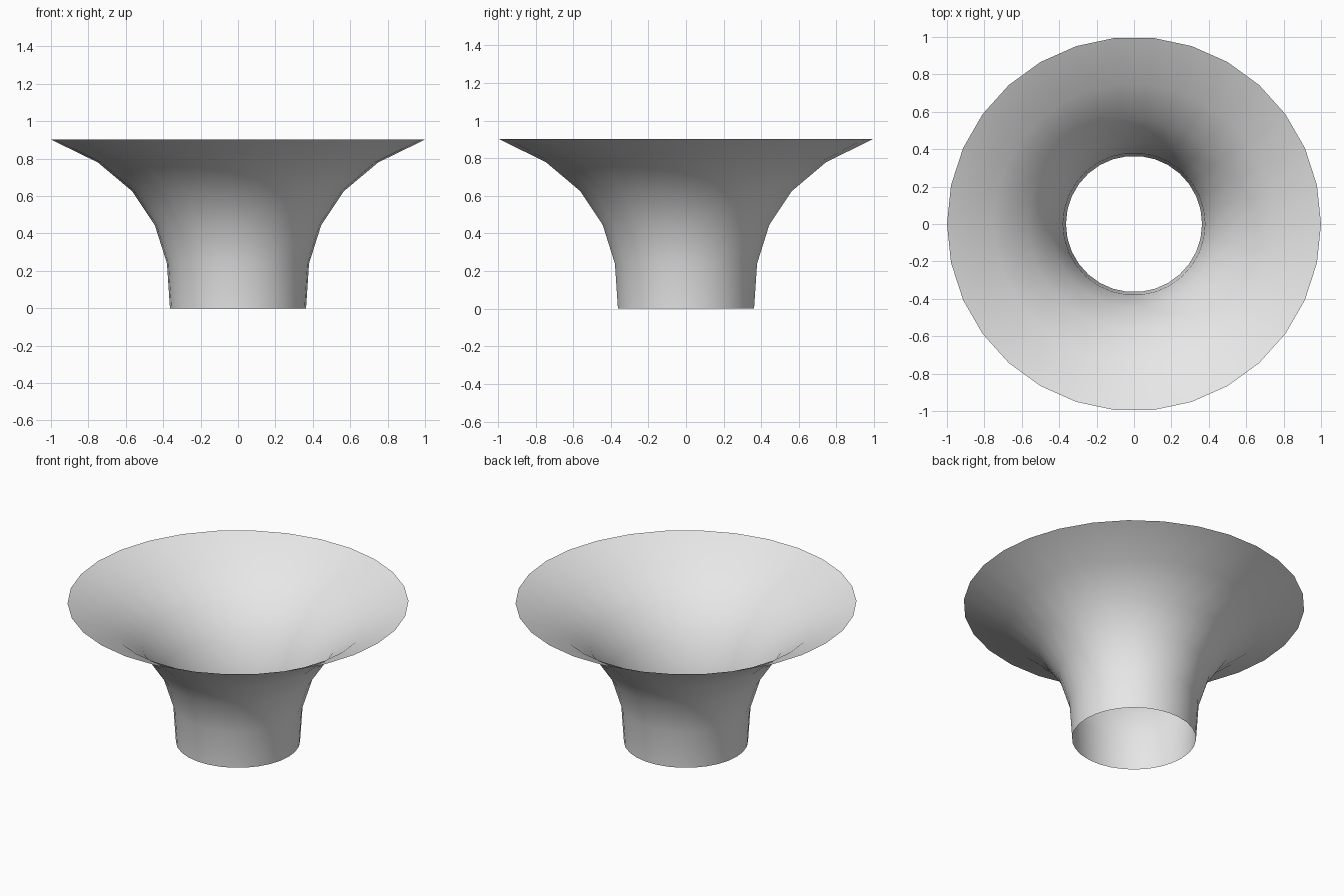
import bpy
import bmesh
from math import cos, sin, tau

cube = bpy.data.objects.get("Cube")
if cube:
    bpy.data.objects.remove(cube, do_unlink=True)

SIDES = 30
# Radius and height, from the narrow neck to the wide rim
PROFILE = [(0.364, 0), (0.38, 0.24), (0.445, 0.445),
           (0.565, 0.625), (0.75, 0.78), (1.0, 0.902)]

# Plain grey surface
grey = bpy.data.materials.new("light_grey")
grey.use_nodes = True
color = (0.8, 0.8, 0.8, 1)
grey.diffuse_color = color
grey.node_tree.nodes["Principled BSDF"].inputs["Base Color"].default_value = color

# Open flared funnel: one ring per profile point, bridged by quads
bm = bmesh.new()
rings = [[bm.verts.new((r * cos(tau * i / SIDES), r * sin(tau * i / SIDES), z))
          for i in range(SIDES)] for r, z in PROFILE]
for low, high in zip(rings, rings[1:]):
    for i in range(SIDES):
        j = (i + 1) % SIDES
        face = bm.faces.new((low[i], low[j], high[j], high[i]))
        face.smooth = True

mesh = bpy.data.meshes.new("flared_funnel")
bm.to_mesh(mesh)
bm.free()
mesh.materials.append(grey)
funnel = bpy.data.objects.new("flared_funnel", mesh)
bpy.context.collection.objects.link(funnel)
